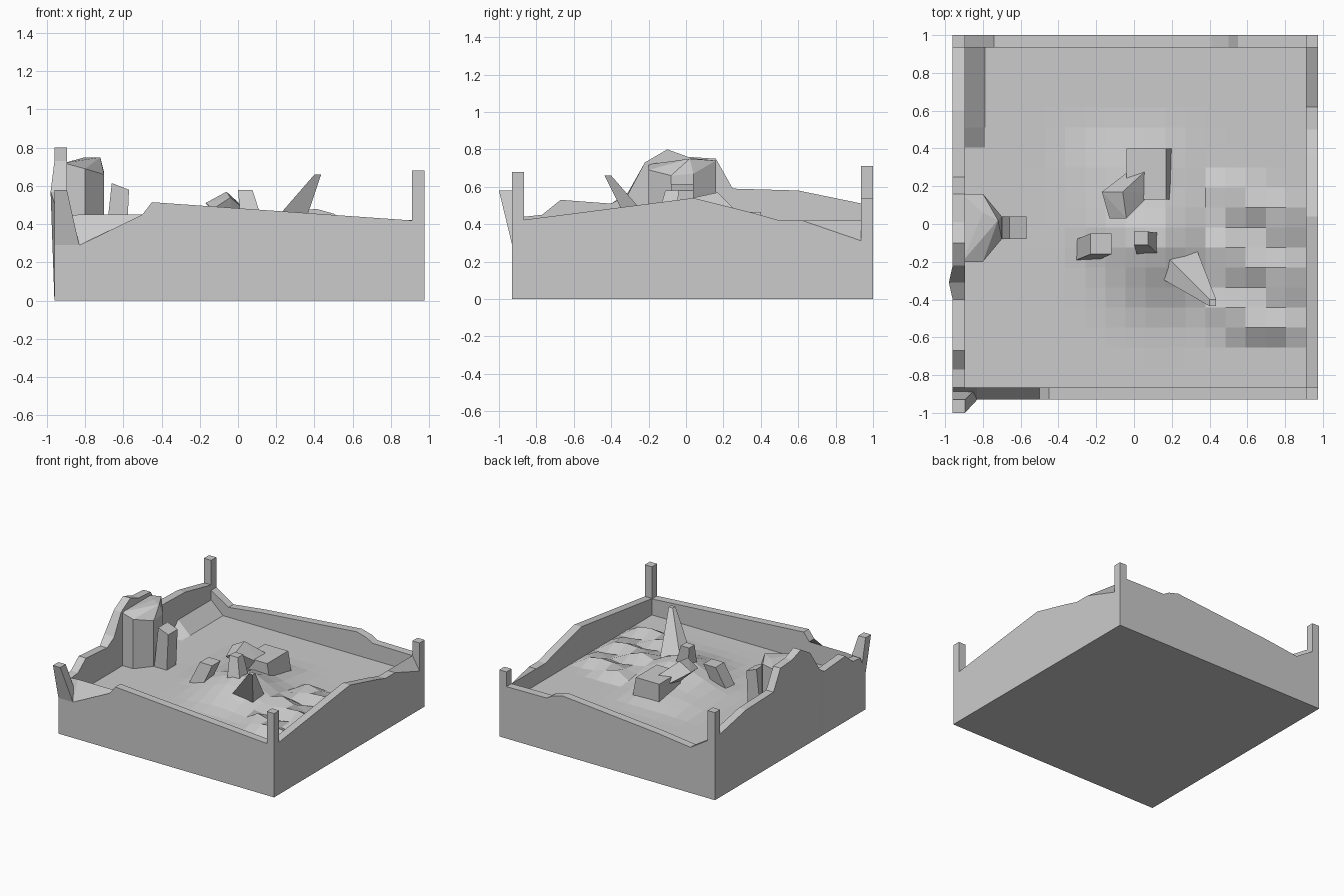
import bpy, bmesh, math

cube = bpy.data.objects.get("Cube")
if cube:
    bpy.data.objects.remove(cube, do_unlink=True)

stone = bpy.data.materials.new("stone_grey")
stone.use_nodes = True
GREY = (0.6, 0.6, 0.6, 1)
stone.diffuse_color = GREY
stone.node_tree.nodes["Principled BSDF"].inputs["Base Color"].default_value = GREY

# Outer and inner limits of the enclosure, and the floor level
L, R, F, B = -0.96, 0.975, -0.93, 1.0
T = 0.065
FLOOR = 0.29


def finish(name, bm):
    bmesh.ops.recalc_face_normals(bm, faces=bm.faces)
    mesh = bpy.data.meshes.new(name)
    bm.to_mesh(mesh)
    bm.free()
    mesh.materials.append(stone)
    obj = bpy.data.objects.new(name, mesh)
    bpy.context.collection.objects.link(obj)
    return obj


def hull(name, points):
    bm = bmesh.new()
    for p in points:
        bm.verts.new(p)
    res = bmesh.ops.convex_hull(bm, input=bm.verts[:])
    bmesh.ops.delete(bm, geom=res["geom_interior"], context="VERTS")
    bmesh.ops.dissolve_limit(bm, angle_limit=0.02, verts=bm.verts[:], edges=bm.edges[:])
    return finish(name, bm)


def rect(x0, x1, y0, y1, z):
    return [(x0, y0, z), (x1, y0, z), (x1, y1, z), (x0, y1, z)]


def block(name, bottom, top):
    return hull(name, rect(*bottom) + rect(*top))


def wall(name, along_x, outer, inner, stations):
    """Loft along one side; a station is (position, outer z, inner z, outward bulge)."""
    bm = bmesh.new()
    rings = []
    sign = 1 if outer > inner else -1
    for t, zo, *rest in stations:
        zi = rest[0] if rest else zo
        bulge = rest[1] if len(rest) > 1 else 0
        section = [(outer, 0), (outer + sign * bulge, zo), (inner, zi), (inner, 0)]
        rings.append([bm.verts.new((t, d, z) if along_x else (d, t, z)) for d, z in section])
    for a, b in zip(rings, rings[1:]):
        for i in range(4):
            j = (i + 1) % 4
            bm.faces.new((a[i], a[j], b[j], b[i]))
    bm.faces.new(rings[0])
    bm.faces.new(rings[-1])
    return finish(name, bm)


# Four uneven walls
wall("front_wall", True, F, F + T, [
    (L, FLOOR, 0.44), (-0.83, FLOOR, 0.45), (-0.5, 0.45), (-0.45, 0.515), (R, 0.415)])
wall("back_wall", True, B, B - T, [
    (L, 0.5), (-0.9, 0.47), (-0.74, 0.37), (-0.45, 0.405),
    (0.41, 0.48), (0.5, 0.455), (0.55, 0.425), (R, 0.42)])
wall("right_wall", False, R, R - T, [
    (F, 0.415), (0.04, 0.54), (0.36, 0.46), (0.5, 0.42), (0.62, 0.42), (0.94, 0.31, 0.42)])
wall("left_wall", False, L, L + T, [
    (F + T, 0.44), (-0.77, 0.45), (-0.67, 0.53), (-0.4, 0.51), (-0.31, 0.57, 0.56, 0.02),
    (-0.22, 0.73), (-0.1, 0.8), (0.01, 0.76), (0.16, 0.75), (0.25, 0.59),
    (0.6, 0.58), (0.94, 0.51)])

# Corner posts
for name, x, y, h in (("front_right_post", R - T, F, 0.68),
                      ("back_right_post", R - T, B - T, 0.54),
                      ("back_left_post", L, B - T, 0.71)):
    block(name, (x, x + T, y, y + T, 0.2), (x, x + T, y, y + T, h))
block("leaning_post", (L, -0.83, F, F + T, FLOOR), (L, L + T, -1.0, F, 0.58))


# Uneven floor closed to the underside
def height(x, y):
    mound = 0.14 * math.exp(-((x - 0.13) / 0.27) ** 2 - ((y + 0.14) / 0.25) ** 2)
    shelf = 0.05 * math.exp(-((x + 0.02) / 0.3) ** 4 - ((y - 0.15) / 0.3) ** 4)
    ripples = 0
    if 0.45 < x < 0.9 and -0.55 < y < 0.2:
        ripples = 0.035 * (1 + math.sin(x * 9 + y * 20))
    bank = 0.1 if x < -0.85 and y > 0.5 else 0
    return FLOOR + mound + shelf + ripples + bank


bm = bmesh.new()
bmesh.ops.create_grid(bm, x_segments=17, y_segments=17, size=0.5)
for v in bm.verts:
    v.co.x = L + T + (v.co.x + 0.5) * (R - L - 2 * T)
    v.co.y = F + T + (v.co.y + 0.5) * (B - F - 2 * T)
    v.co.z = height(v.co.x, v.co.y)
rim = bmesh.ops.extrude_edge_only(bm, edges=[e for e in bm.edges if e.is_boundary])
low = [g for g in rim["geom"] if isinstance(g, bmesh.types.BMVert)]
for v in low:
    v.co.z = 0
bmesh.ops.holes_fill(bm, edges=[e for e in bm.edges if e.is_boundary])
finish("floor", bm)

# Pillar against the left wall with a smaller block before it
outline = [(-0.91, 0.16), (-0.8, 0.16), (-0.7, 0.04), (-0.7, -0.08), (-0.8, -0.2), (-0.91, -0.2)]
tops = (0.72, 0.74, 0.67, 0.66, 0.69, 0.72)
hull("pillar", [(x, y, 0.25) for x, y in outline]
     + [(x, y, z) for (x, y), z in zip(outline, tops)]
     + [(-0.8, 0.06, 0.75), (-0.72, 0.02, 0.75)])
hull("pillar_step", rect(-0.7, -0.585, -0.08, 0.04, 0.25)
     + [(x, y, z) for y in (-0.08, 0.04) for x, z in ((-0.66, 0.615), (-0.57, 0.58))])

# Loose rocks and the leaning spike
block("square_rock", (-0.04, 0.21, 0.13, 0.4, 0.25), (-0.04, 0.17, 0.13, 0.4, 0.465))
block("tilted_rock", (-0.33, -0.21, -0.2, -0.09, 0.25), (-0.23, -0.12, -0.16, -0.05, 0.48))
hull("leaning_slab", [
    (-0.17, 0.17, 0.51), (-0.06, 0.17, 0.57), (-0.04, 0.03, 0.54), (-0.13, 0.03, 0.48),
    (-0.04, 0.27, 0.42), (0.06, 0.28, 0.46), (0.09, 0.16, 0.43), (-0.02, 0.12, 0.37)])
block("small_spike", (0.02, 0.15, -0.18, -0.05, 0.35), (0.0, 0.075, -0.11, -0.04, 0.58))
block("tall_spike", (0.13, 0.33, -0.28, -0.13, 0.35), (0.4, 0.435, -0.435, -0.4, 0.66))
